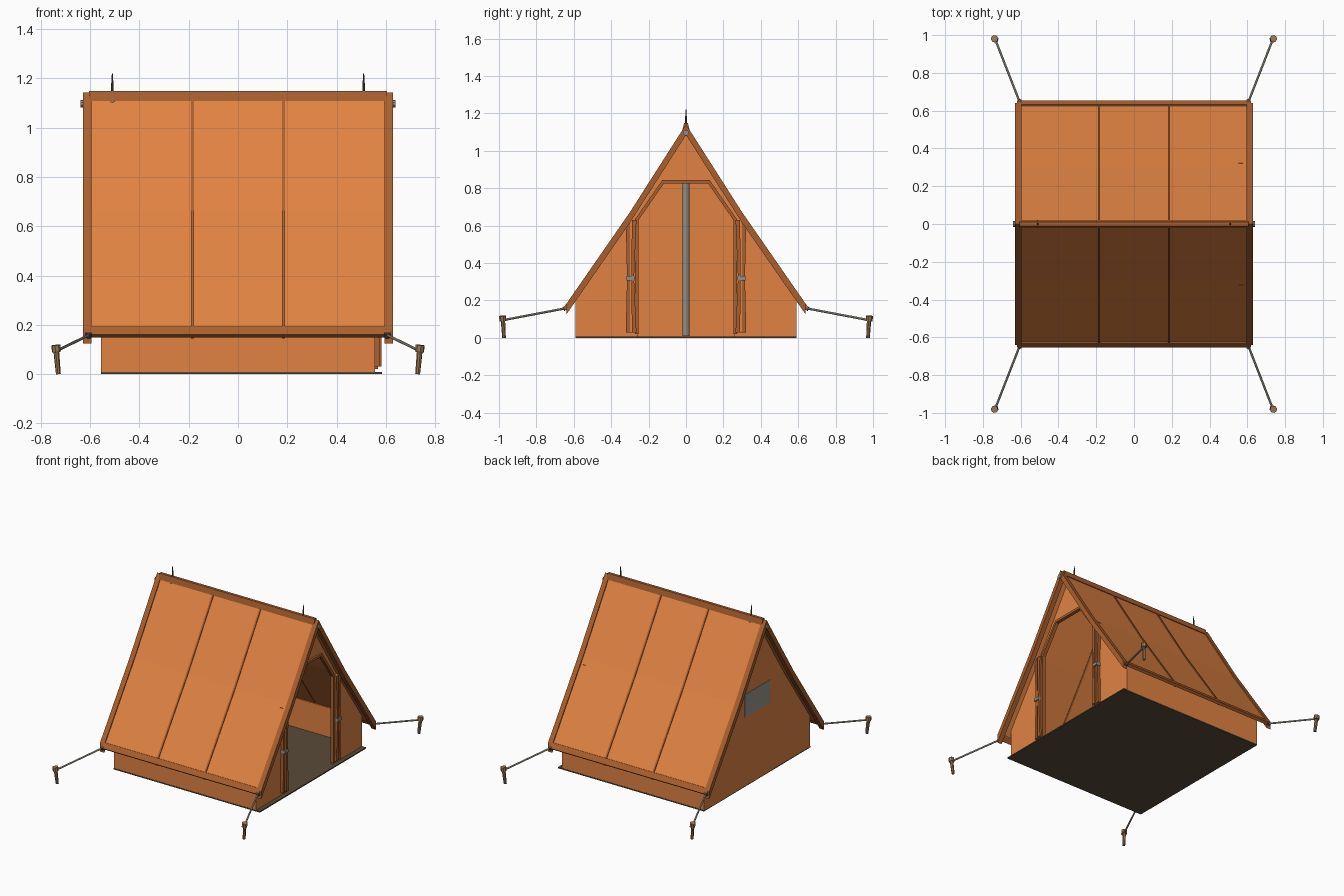
import bpy, bmesh, math
from mathutils import Vector

if "Cube" in bpy.data.objects:
    bpy.data.objects.remove(bpy.data.objects["Cube"])


def material(name, rgb):
    m = bpy.data.materials.new(name)
    m.diffuse_color = (*rgb, 1)
    m.use_nodes = True
    m.node_tree.nodes["Principled BSDF"].inputs["Base Color"].default_value = m.diffuse_color
    return m


CANVAS = material("orange canvas", (0.75, 0.225, 0.055))
TRIM = material("dark orange trim", (0.40, 0.115, 0.028))
FLOOR = material("brown groundsheet", (0.10, 0.068, 0.038))
METAL = material("grey metal", (0.30, 0.28, 0.24))
ROPE = material("pale rope", (0.50, 0.45, 0.36))
WOOD = material("peg wood", (0.34, 0.19, 0.09))
SPIKE = material("dark spike", (0.09, 0.06, 0.045))
WINDOW = material("window grey", (0.33, 0.31, 0.28))


def finish(bm, name, mat):
    bmesh.ops.recalc_face_normals(bm, faces=bm.faces[:])
    me = bpy.data.meshes.new(name)
    bm.to_mesh(me)
    bm.free()
    me.materials.append(mat)
    ob = bpy.data.objects.new(name, me)
    bpy.context.collection.objects.link(ob)
    return ob


def prism(name, pts, x0, x1, mat):
    """Extrude a (y, z) outline from x0 to x1."""
    bm = bmesh.new()
    face = bm.faces.new([bm.verts.new((x0, y, z)) for y, z in pts])
    ext = bmesh.ops.extrude_face_region(bm, geom=[face])
    moved = [v for v in ext["geom"] if isinstance(v, bmesh.types.BMVert)]
    bmesh.ops.translate(bm, verts=moved, vec=(x1 - x0, 0, 0))
    return finish(bm, name, mat)


def box(name, x0, x1, y0, y1, z0, z1, mat):
    return prism(name, [(y0, z0), (y1, z0), (y1, z1), (y0, z1)], x0, x1, mat)


def tube(name, a, b, r0, r1, sides, mat):
    """Round bar from a to b."""
    a, b = Vector(a), Vector(b)
    d = b - a
    bm = bmesh.new()
    bmesh.ops.create_cone(bm, cap_ends=True, segments=sides, radius1=r0,
                          radius2=r1, depth=d.length)
    rot = d.to_track_quat('Z', 'Y').to_matrix()
    for v in bm.verts:
        v.co = rot @ v.co + (a + b) / 2
    return finish(bm, name, mat)


# Roof: slightly sagging ridge profile, shared by panels, seams and end trims
PROFILE = [(-0.64, 0.17), (-0.30, 0.66), (0, 1.13), (0.30, 0.66), (0.64, 0.17)]


def roof_strip(name, up, down, x0, x1, mat):
    top = [(y, z + up) for y, z in PROFILE]
    low = [(y, z - down) for y, z in reversed(PROFILE)]
    return prism(name, top + low, x0, x1, mat)


roof_strip("roof_canvas", 0, 0.022, -0.61, 0.61, CANVAS)
for x in (-0.185, 0.185):
    roof_strip("roof_seam", 0.009, 0.026, x - 0.006, x + 0.006, TRIM)
for s in (-1, 1):
    roof_strip("roof_end_trim", 0.012, 0.045, s * 0.595, s * 0.63, TRIM)
    prism("eave_trim", [(s * 0.632, 0.193), (s * 0.655, 0.16),
                        (s * 0.64, 0.148), (s * 0.612, 0.185)],
          -0.62, 0.62, TRIM)
prism("ridge_trim", [(-0.02, 1.108), (-0.01, 1.148), (0.01, 1.148),
                     (0.02, 1.108)], -0.605, 0.605, TRIM)

# Frame: ridge pole, back pole and roof spikes
tube("ridge_pole", (-0.64, 0, 1.097), (0.64, 0, 1.097), 0.016, 0.016, 10, METAL)
tube("back_pole", (-0.51, 0, 0.01), (-0.51, 0, 1.12), 0.018, 0.018, 12, METAL)
for s in (-1, 1):
    tube("ridge_spike", (s * 0.51, 0, 1.11), (s * 0.51, 0, 1.17),
         0.006, 0.005, 8, SPIKE)
    tube("ridge_spike_tip", (s * 0.51, 0, 1.17), (s * 0.51, 0, 1.22),
         0.005, 0.002, 8, SPIKE)

# Groundsheet and low side walls
box("groundsheet", -0.555, 0.585, -0.592, 0.592, 0, 0.008, FLOOR)
for s in (-1, 1):
    box("side_wall", -0.555, 0.555, s * 0.582, s * 0.59, 0.004, 0.215, CANVAS)

# Gable ends: closed back, front with doorway
GABLE = [(0.59, 0.004), (0.59, 0.22), (0.30, 0.638), (0, 1.108),
         (-0.30, 0.638), (-0.59, 0.22), (-0.59, 0.004)]
DOOR = [(-0.26, 0.004), (-0.26, 0.63), (-0.12, 0.83),
        (0.12, 0.83), (0.26, 0.63), (0.26, 0.004)]
prism("back_wall", GABLE, -0.555, -0.547, CANVAS)
prism("front_wall", GABLE + DOOR, 0.547, 0.555, CANVAS)
box("back_window", -0.559, -0.553, -0.14, 0.14, 0.49, 0.65, WINDOW)

# Door binding around the opening
outer = [(-0.272, 0.02), (-0.272, 0.635), (-0.127, 0.843),
         (0.127, 0.843), (0.272, 0.635), (0.272, 0.02)]
inner = [(0.255, 0.02), (0.255, 0.628), (0.118, 0.826),
         (-0.118, 0.826), (-0.255, 0.628), (-0.255, 0.02)]
prism("door_binding", outer + inner, 0.543, 0.568, TRIM)

# Tied-back door flaps: pleats pinched at the tie
for s in (-1, 1):
    for top_y, mid_y, w, depth, mat in ((0.310, 0.308, 0.012, 0.577, TRIM),
                                        (0.296, 0.298, 0.018, 0.570, CANVAS),
                                        (0.277, 0.285, 0.012, 0.582, TRIM)):
        t, m = s * top_y, s * mid_y
        h = w * 0.6
        prism("door_flap_pleat",
              [(t - w, 0.03), (t + w, 0.03), (m + h, 0.32), (t + w, 0.63),
               (t - w, 0.63), (m - h, 0.32)], 0.553, depth, mat)
    box("door_flap_tie", 0.553, 0.588, s * 0.276, s * 0.318,
        0.308, 0.33, METAL)

# Guy ropes and pegs at the four corners
for sx in (-1, 1):
    for sy in (-1, 1):
        tube("guy_rope", (sx * 0.605, sy * 0.645, 0.158),
             (sx * 0.735, sy * 0.978, 0.095), 0.006, 0.006, 8, ROPE)
        tube("rope_eyelet", (sx * 0.605, sy * 0.64, 0.15),
             (sx * 0.605, sy * 0.652, 0.168), 0.012, 0.012, 8, SPIKE)
        tube("peg_shaft", (sx * 0.729, sy * 0.973, 0.0),
             (sx * 0.738, sy * 0.979, 0.1), 0.010, 0.012, 8, WOOD)
        tube("peg_head", (sx * 0.736, sy * 0.979, 0.09),
             (sx * 0.739, sy * 0.981, 0.118), 0.019, 0.019, 8, WOOD)
